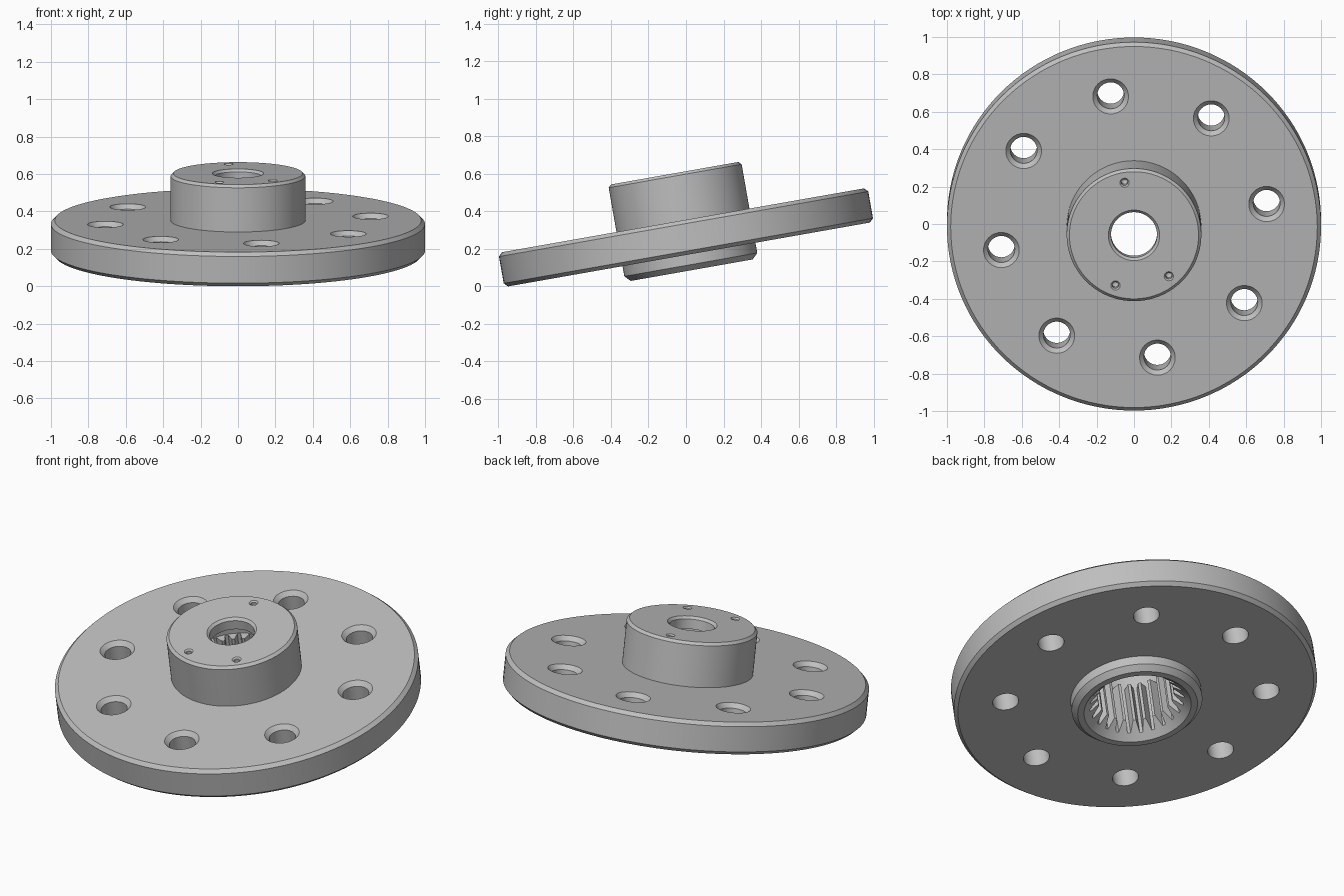
import bpy, bmesh
from math import cos, sin, pi, radians
from mathutils import Matrix, Vector

if "Cube" in bpy.data.objects:
    bpy.data.objects.remove(bpy.data.objects["Cube"], do_unlink=True)

THICK = 0.185    # flange thickness
TOP = 0.44       # hub top
BOTTOM = -0.085  # hub underside
TEETH = 24

steel = bpy.data.materials.new("machined_grey")
steel.use_nodes = True
colour = (0.52, 0.52, 0.52, 1)
steel.diffuse_color = colour
steel.node_tree.nodes["Principled BSDF"].inputs["Base Color"].default_value = colour


def lathe(bm, profile, steps, x=0, y=0):
    """Spin a closed (radius, height) outline about the vertical line through x, y."""
    verts = [bm.verts.new((x + r, y, z)) for r, z in profile]
    edges = [bm.edges.new((a, b)) for a, b in zip(verts, verts[1:] + verts[:1])]
    bmesh.ops.spin(bm, geom=verts + edges, cent=(x, y, 0), axis=(0, 0, 1),
                   angle=2 * pi, steps=steps, use_duplicate=False)


def finish(bm, name):
    bmesh.ops.remove_doubles(bm, verts=bm.verts, dist=1e-5)
    bmesh.ops.dissolve_degenerate(bm, edges=bm.edges, dist=1e-6)
    bmesh.ops.recalc_face_normals(bm, faces=bm.faces)
    mesh = bpy.data.meshes.new(name)
    bm.to_mesh(mesh)
    bm.free()
    mesh.materials.append(steel)
    obj = bpy.data.objects.new(name, mesh)
    bpy.context.collection.objects.link(obj)
    return obj


# Flange and hub: outer steps, then the bore, relief groove and lead-in cone
bm = bmesh.new()
lathe(bm, [(0.295, BOTTOM), (0.33, BOTTOM), (0.36, -0.055), (0.36, 0),
           (0.98, 0), (1, 0.02), (1, THICK - 0.02), (0.98, THICK),
           (0.36, THICK), (0.36, TOP - 0.015), (0.345, TOP),
           (0.137, TOP), (0.123, TOP - 0.014), (0.123, 0.37),
           (0.265, 0.37), (0.265, 0.25), (0.21, 0.25), (0.21, 0)], 128)
body = finish(bm, "flanged_hub")

# Bolt hole cutters, countersunk on the upper face
bm = bmesh.new()
for i in range(8):
    a = radians(10 + 45 * i)
    lathe(bm, [(0, -0.1), (0.072, -0.1), (0.072, THICK - 0.025),
               (0.105, THICK + 0.01), (0, THICK + 0.01)],
          32, 0.72 * cos(a), 0.72 * sin(a))
# Small blind holes in the hub top
for degrees in (100, -50, -110):
    a = radians(degrees)
    lathe(bm, [(0, TOP - 0.07), (0.017, TOP - 0.055), (0.017, TOP - 0.008),
               (0.03, TOP + 0.005), (0, TOP + 0.005)],
          16, 0.29 * cos(a), 0.29 * sin(a))
hole_cutter = finish(bm, "hole_cutter")

# Spline cutter: a toothed prism that leaves tapered internal teeth
bm = bmesh.new()
outline = []
pitch = 2 * pi / TEETH
for i in range(TEETH):
    for r, part in ((0.2, -0.42), (0.26, -0.13), (0.26, 0.13), (0.2, 0.42)):
        a = (i + part) * pitch
        outline.append(bm.verts.new((r * cos(a), r * sin(a), -0.2)))
base = bm.faces.new(outline)
extruded = bmesh.ops.extrude_face_region(bm, geom=[base])["geom"]
bmesh.ops.translate(bm, vec=Vector((0, 0, 0.5)),
                    verts=[v for v in extruded if isinstance(v, bmesh.types.BMVert)])
spline_cutter = finish(bm, "spline_cutter")

bpy.ops.object.select_all(action="DESELECT")
body.select_set(True)
bpy.context.view_layer.objects.active = body
for cutter in (hole_cutter, spline_cutter):
    cutter.hide_render = True
    cut = body.modifiers.new(cutter.name, "BOOLEAN")
    cut.operation = "DIFFERENCE"
    cut.solver = "EXACT"
    cut.object = cutter
    bpy.ops.object.modifier_apply(modifier=cut.name)
for cutter in (hole_cutter, spline_cutter):
    bpy.data.objects.remove(cutter, do_unlink=True)

# Tilt the whole part and rest its rim on the ground
body.data.transform(Matrix.Translation((0, 0.016, 0.17)) @ Matrix.Rotation(radians(10), 4, "X"))
bpy.ops.object.shade_smooth_by_angle(angle=radians(25))
